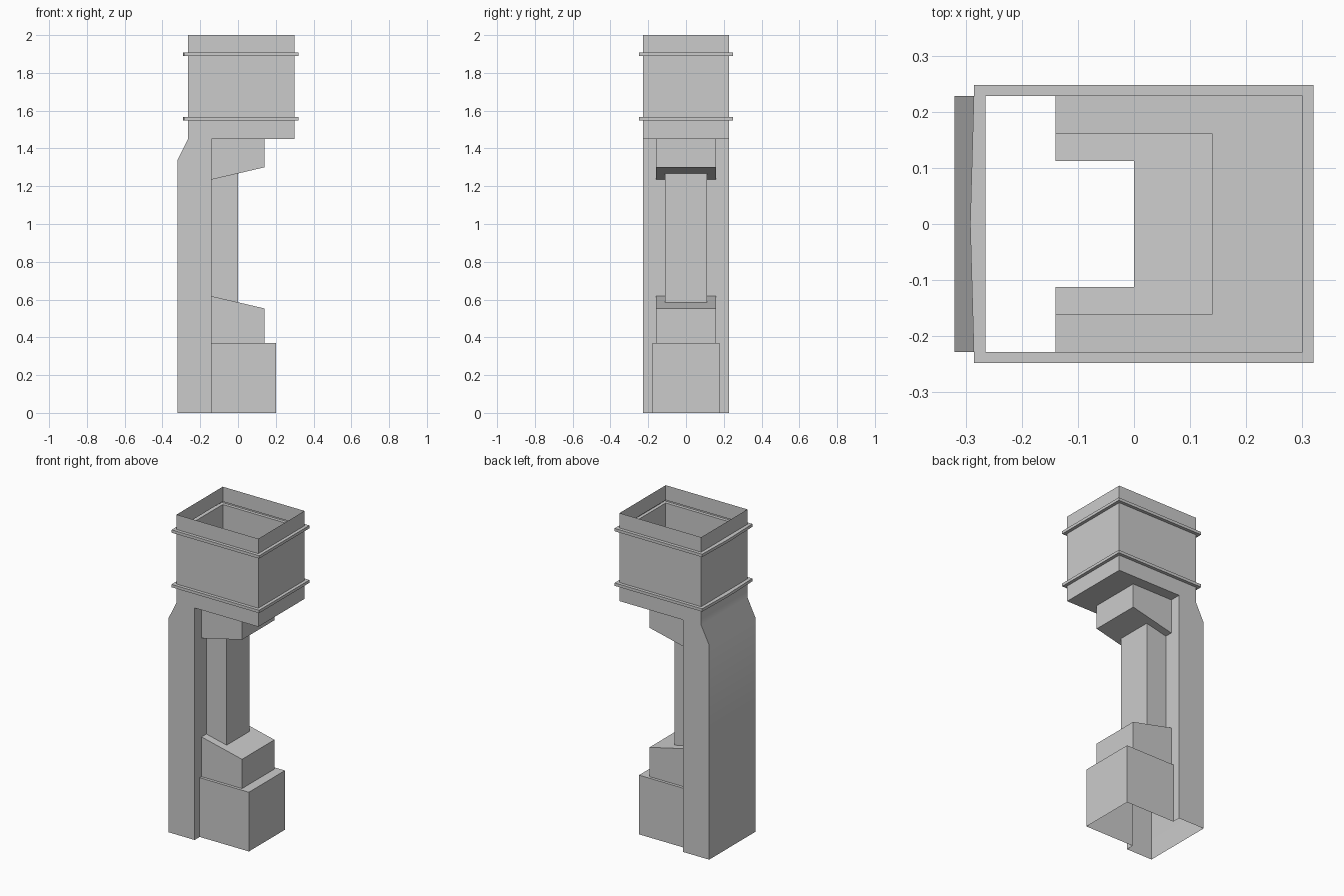
import bpy, bmesh, math

if "Cube" in bpy.data.objects:
    bpy.data.objects.remove(bpy.data.objects["Cube"])

bm = bmesh.new()
W = 0.228                       # half width of the main duct
BACK, FRONT = -0.265, 0.30      # ends of the top box in x
SEAM = -0.14                    # front plane of the rear duct


def loft(rings, closed=False):
    """Bridge successive rings of points with quads."""
    rows = [[bm.verts.new(p) for p in r] for r in rings]
    n = len(rows[0])
    for a, b in zip(rows, rows[1:]):
        for i in range(n if closed else n - 1):
            j = (i + 1) % n
            bm.faces.new((a[i], a[j], b[j], b[i]))


# Side walls of the rear duct and the lower part of the top box
side = [(-0.32, 0), (SEAM, 0), (SEAM, 1.45), (FRONT, 1.45),
        (FRONT, 1.548), (BACK, 1.548), (BACK, 1.45), (-0.32, 1.34)]
for s in (-1, 1):
    bm.faces.new([bm.verts.new((x, s * W, z)) for x, z in side])

# Back wall with its sloped shoulder, and the short front wall
loft([[(x, y, z) for y in (-W, 0, W)] for x, z in
      [(-0.32, 0), (-0.32, 1.34), (BACK, 1.45), (BACK, 1.548)]])
loft([[(FRONT, y, z) for y in (-W, W)] for z in (1.45, 1.548)])


# Open top box with two pressed ribs, slightly bowed at the back
def box_ring(z, out):
    o = 0.02 * out
    return [(BACK - o, -W - o, z), (FRONT + o, -W - o, z),
            (FRONT + o, W + o, z), (BACK - o, W + o, z),
            (BACK - 0.027 * out, 0, z)]


levels = [(1.548, 0), (1.548, 1), (1.566, 1), (1.566, 0),
          (1.889, 0), (1.889, 1), (1.907, 1), (1.907, 0), (2.0, 0)]
loft([box_ring(z, o) for z, o in levels], closed=True)


# Front of the duct: base box, lower collar, column, upper collar, box floor
def u_ring(w, d, z_seam, z_front):
    return [(SEAM, -W, z_seam), (SEAM, -w, z_seam), (d, -w, z_front),
            (d, w, z_front), (SEAM, w, z_seam), (SEAM, W, z_seam)]


loft([u_ring(*r) for r in [
    (0.178, 0.20, 0, 0), (0.178, 0.20, 0.37, 0.37),
    (0.16, 0.14, 0.37, 0.37), (0.16, 0.14, 0.618, 0.553),
    (0.112, 0.0, 0.618, 0.5855), (0.112, 0.0, 1.235, 1.2675),
    (0.16, 0.14, 1.235, 1.30), (0.16, 0.14, 1.45, 1.45),
    (W, FRONT, 1.45, 1.45)]])

# Weld into one shell and make the normals face outward
bmesh.ops.remove_doubles(bm, verts=bm.verts[:], dist=1e-4)
flat = [f for f in bm.faces if f.calc_area() < 1e-7]
bmesh.ops.delete(bm, geom=flat, context='FACES_ONLY')
bmesh.ops.recalc_face_normals(bm, faces=bm.faces[:])
bm.normal_update()
outer = max(bm.faces, key=lambda f: f.calc_center_median().x)
if outer.normal.x < 0:
    bmesh.ops.reverse_faces(bm, faces=bm.faces[:])

mesh = bpy.data.meshes.new("duct_shell")
bm.to_mesh(mesh)
bm.free()
duct = bpy.data.objects.new("duct_shell", mesh)
bpy.context.collection.objects.link(duct)
bpy.context.view_layer.objects.active = duct
duct.select_set(True)
bpy.ops.object.shade_smooth_by_angle(angle=math.radians(30))
